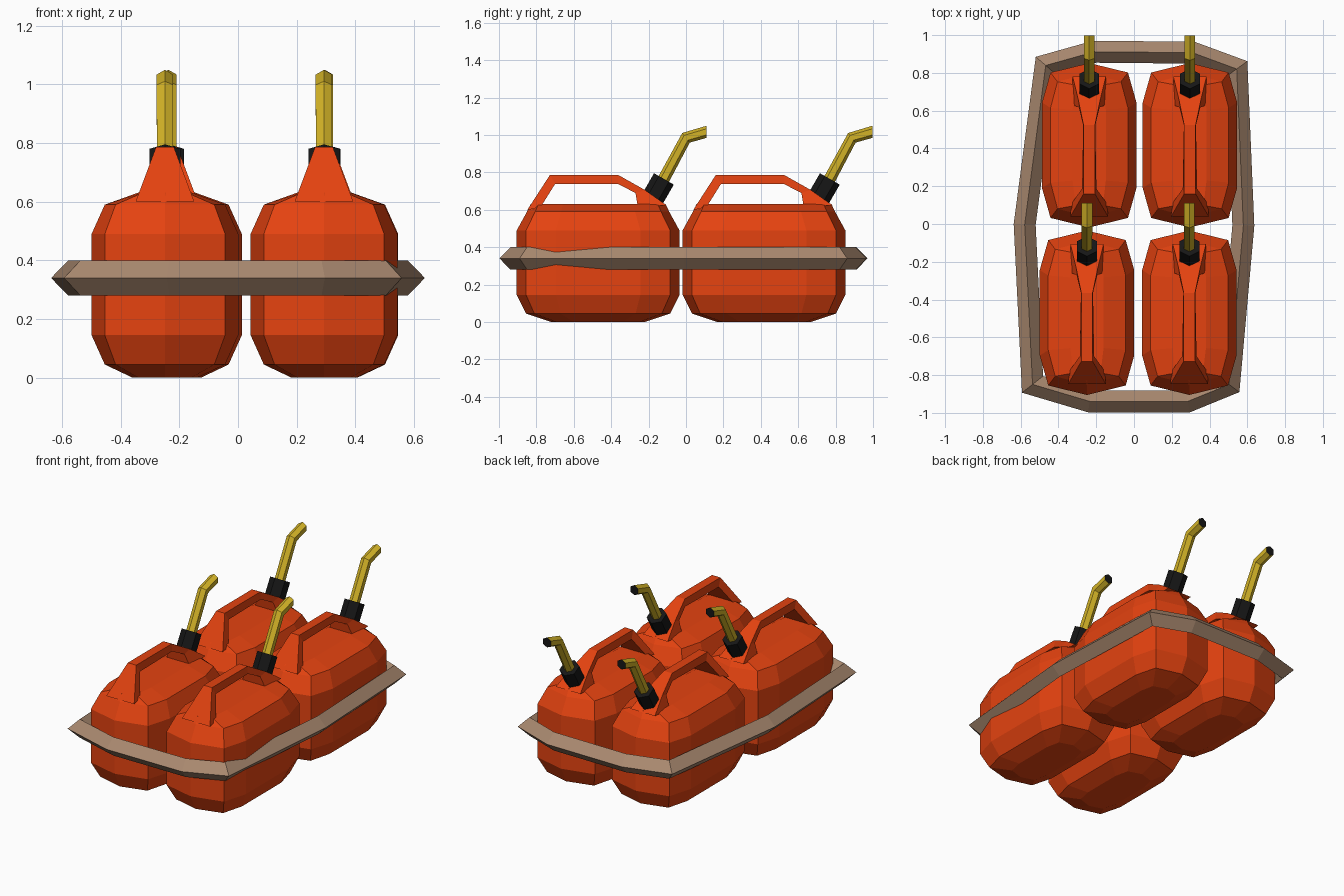
import bpy, bmesh, math
from mathutils import Vector

if "Cube" in bpy.data.objects:
    bpy.data.objects.remove(bpy.data.objects["Cube"])


def material(name, rgb):
    m = bpy.data.materials.new(name)
    m.diffuse_color = (*rgb, 1)
    m.use_nodes = True
    m.node_tree.nodes["Principled BSDF"].inputs["Base Color"].default_value = m.diffuse_color
    return m


ORANGE = material("orange plastic", (0.78, 0.055, 0.005))
YELLOW = material("yellow plastic", (0.65, 0.45, 0.02))
BLACK = material("black plastic", (0.008, 0.008, 0.008))
TAN = material("tan strap", (0.40, 0.25, 0.16))


def loft(name, rings, mats, closed=False):
    """Skin a list of equal-length rings; closed joins last ring to first."""
    bm = bmesh.new()
    vs = [[bm.verts.new(p) for p in r] for r in rings]
    n = len(rings[0])
    pairs = list(zip(vs, vs[1:]))
    if closed:
        pairs.append((vs[-1], vs[0]))
    for a, b in pairs:
        for i in range(n):
            j = (i + 1) % n
            bm.faces.new((a[i], a[j], b[j], b[i]))
    if not closed:
        bm.faces.new(vs[0])
        bm.faces.new(vs[-1]).material_index = len(mats) - 1
    bmesh.ops.recalc_face_normals(bm, faces=bm.faces)
    mesh = bpy.data.meshes.new(name)
    bm.to_mesh(mesh)
    bm.free()
    for m in mats:
        mesh.materials.append(m)
    return mesh


def plan(hx, hy, z):
    """Ten-sided can outline with slightly pointed ends."""
    q = [(1, .52), (.82, .885), (0, 1), (-.82, .885), (-1, .52)]
    pts = q + [(-x, -y) for x, y in q]
    return [(x * hx, y * hy, z) for x, y in pts]


def hexagon(y, z, r, tilt):
    """Hexagon ring whose plane leans back by tilt degrees."""
    t = math.radians(tilt)
    up = Vector((0, -math.sin(t), math.cos(t)))
    return [Vector((r * math.sin(k * math.pi / 3), y, z)) + up * r * math.cos(k * math.pi / 3)
            for k in range(6)]


# Can body: stacked outlines with bevelled bottom and shoulders
body = loft("can_body", [plan(*s) for s in (
    (.11, .25, 0), (.205, .385, .045), (.25, .435, .145),
    (.25, .435, .49), (.205, .38, .59), (.088, .36, .632))], [ORANGE])

# Handle: (outer y, z), (inner y, z), outer and inner half width
sections = [
    ((-.378, .60), (-.31, .61), .10, .095),
    ((-.257, .787), (-.23, .738), .03, .038),
    ((.106, .787), (.106, .738), .03, .032),
    ((.25, .706), (.20, .69), .06, .055),
    ((.365, .625), (.213, .61), .088, .088)]
handle = loft("can_handle", [
    [(-wo, *o), (wo, *o), (wi, *i), (-wi, *i)] for o, i, wo, wi in sections], [ORANGE])

# Black collar and bent yellow spout with a dark mouth
collar = loft("spout_collar", [hexagon(.272, .626, .061, 60), hexagon(.352, .765, .061, 60)], [BLACK])
spout = loft("spout", [hexagon(.345, .753, .032, 60), hexagon(.47, .985, .0325, 38),
                       hexagon(.58, 1.017, .0325, 0)], [YELLOW, BLACK])

cans = {"front_left": (-.249, -.47), "front_right": (.293, -.47),
        "back_left": (-.237, .417), "back_right": (.296, .417)}
for where, (x, y) in cans.items():
    for mesh in (body, handle, collar, spout):
        ob = bpy.data.objects.new(f"{where}_{mesh.name}", mesh)
        ob.location = (x, y, 0)
        bpy.context.collection.objects.link(ob)

# Strap: diamond section swept around the group with mitred corners
path = [Vector(p) for p in (
    (-.637, 0), (-.593, -.893), (-.243, -.997), (.296, -.997), (.558, -.89),
    (.637, -.01), (.60, .862), (.32, .965), (-.217, .97), (-.52, .885))]
rings = []
for k, p in enumerate(path):
    d1 = (p - path[k - 1]).normalized()
    d2 = (path[(k + 1) % len(path)] - p).normalized()
    n1, n2 = Vector((-d1.y, d1.x)), Vector((-d2.y, d2.x))
    inward = (n1 + n2) / (1 + n1.dot(n2))
    rings.append([(*(p + inward * o), z) for o, z in
                  ((0, .34), (.058, .40), (.116, .34), (.058, .28))])
strap = loft("strap", rings, [TAN], closed=True)
bpy.context.collection.objects.link(bpy.data.objects.new("strap", strap))
